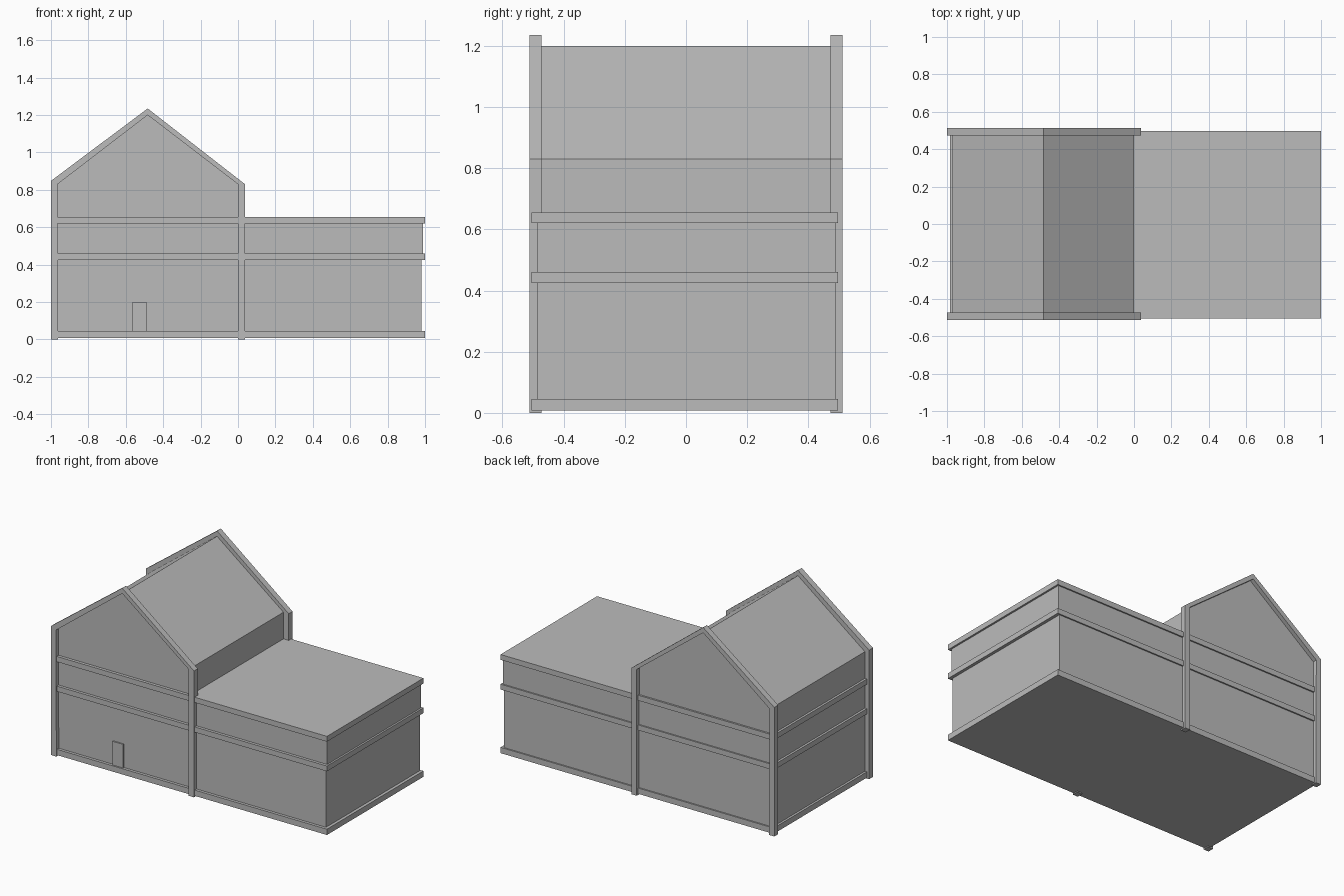
import bpy
import bmesh

if "Cube" in bpy.data.objects:
    bpy.data.objects.remove(bpy.data.objects["Cube"], do_unlink=True)

grey = bpy.data.materials.new("plain_grey")
grey.use_nodes = True
colour = (0.5, 0.5, 0.5, 1)
grey.diffuse_color = colour
grey.node_tree.nodes["Principled BSDF"].inputs["Base Color"].default_value = colour


def extrude_profile(name, profile, y0, y1):
    """Extrude an (x, z) outline from y0 to y1."""
    bm = bmesh.new()
    face = bm.faces.new([bm.verts.new((x, y0, z)) for x, z in profile])
    out = bmesh.ops.extrude_face_region(bm, geom=[face])
    moved = [v for v in out["geom"] if isinstance(v, bmesh.types.BMVert)]
    bmesh.ops.translate(bm, verts=moved, vec=(0, y1 - y0, 0))
    bmesh.ops.recalc_face_normals(bm, faces=bm.faces)
    mesh = bpy.data.meshes.new(name)
    bm.to_mesh(mesh)
    bm.free()
    mesh.materials.append(grey)
    obj = bpy.data.objects.new(name, mesh)
    bpy.context.collection.objects.link(obj)
    return obj


def box(name, x0, x1, y0, y1, z0, z1):
    return extrude_profile(name, [(x0, z0), (x1, z0), (x1, z1), (x0, z1)], y0, y1)


# Floor slabs and flat roof
slabs = {"ground_slab": (0.007, 0.045),
         "middle_slab": (0.425, 0.46),
         "flat_roof_slab": (0.62, 0.655)}
for name, (z0, z1) in slabs.items():
    box(name, -0.985, 1.0, -0.505, 0.497, z0, z1)

# Storey walls between the slabs
box("lower_walls", -0.97, 0.98, -0.486, 0.488, 0.045, 0.425)
box("upper_walls", -0.97, 0.988, -0.486, 0.488, 0.46, 0.62)

# Gabled top storey with its pitched roof
gable = [(-0.97, 0.655), (0.0, 0.655), (0.0, 0.83), (-0.483, 1.2), (-0.97, 0.83)]
extrude_profile("gabled_storey", gable, -0.485, 0.485)

# Raised frames at both gable ends: legs and sloping rakes
frame = [(-1.0, 0), (-0.962, 0), (-0.965, 0.83), (-0.483, 1.2), (0.0, 0.83),
         (0.0, 0), (0.038, 0), (0.038, 0.83), (-0.483, 1.235), (-1.0, 0.848)]
for name, y0, y1 in (("front_gable_frame", -0.512, -0.472),
                     ("back_gable_frame", 0.472, 0.512)):
    extrude_profile(name, frame, y0, y1)

# Front door
box("front_door", -0.565, -0.49, -0.495, -0.48, 0.045, 0.2)
